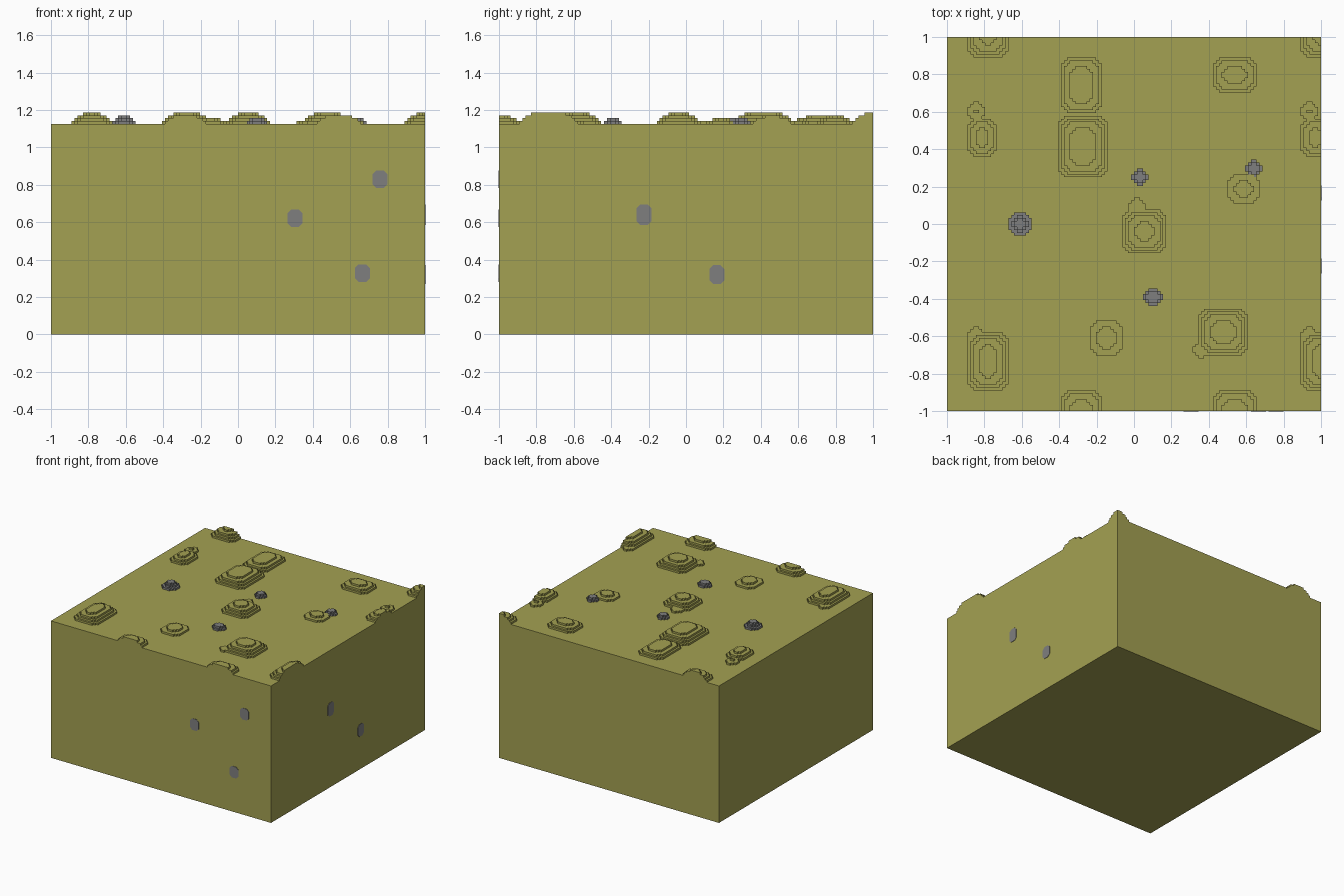
import bpy, bmesh

cube = bpy.data.objects.get("Cube")
if cube:
    bpy.data.objects.remove(cube, do_unlink=True)

CELL = 1 / 64          # size of one terrace step
GRID = 128             # steps across the block
PERIOD = 114           # mound pattern repeats after this many steps
TOP = 1.125            # height of the flat ground


def material(name, rgb):
    m = bpy.data.materials.new(name)
    m.use_nodes = True
    m.diffuse_color = (*rgb, 1)
    bsdf = m.node_tree.nodes["Principled BSDF"]
    bsdf.inputs["Base Color"].default_value = (*rgb, 1)
    bsdf.inputs["Roughness"].default_value = 0.9
    return m


olive = material("olive earth", (0.371, 0.356, 0.084))
grey = material("grey stone", (0.212, 0.212, 0.212))


def make_object(name, bm, mat):
    mesh = bpy.data.meshes.new(name)
    bm.to_mesh(mesh)
    bm.free()
    mesh.materials.append(mat)
    obj = bpy.data.objects.new(name, mesh)
    bpy.context.collection.objects.link(obj)
    return obj


def add_terraces(heights, x0, x1, y0, y1, insets):
    """Raise a stepped mound with stair-cut corners, clipped to the block."""
    for level, i in enumerate(insets, 1):
        for x in range(max(x0 + i, 0), min(x1 - i, GRID)):
            for y in range(max(y0 + i, 0), min(y1 - i, GRID)):
                dx = min(x - x0 - i, x1 - i - 1 - x)
                dy = min(y - y0 - i, y1 - i - 1 - y)
                if dx + dy >= (2 if min(x1 - x0, y1 - y0) - 2 * i > 4 else 1):
                    heights[x, y] = max(heights.get((x, y), 0), level)


def build_terraces(name, heights, mat):
    """Turn raised cells into tops and outer walls, then merge flat areas."""
    bm = bmesh.new()

    def quad(*corners):
        bm.faces.new([bm.verts.new((x * CELL - 1, y * CELL - 1, TOP + z * CELL))
                      for x, y, z in corners])

    for (x, y), h in heights.items():
        quad((x, y, h), (x + 1, y, h), (x + 1, y + 1, h), (x, y + 1, h))
        ring = [(x, y), (x + 1, y), (x + 1, y + 1), (x, y + 1)]
        sides = [(0, -1), (1, 0), (0, 1), (-1, 0)]
        for k, (sx, sy) in enumerate(sides):
            a, b = ring[k], ring[(k + 1) % 4]
            for z in range(heights.get((x + sx, y + sy), 0), h):
                quad((*a, z), (*b, z), (*b, z + 1), (*a, z + 1))
    bmesh.ops.remove_doubles(bm, verts=bm.verts, dist=CELL / 10)
    bmesh.ops.dissolve_limit(bm, angle_limit=0.02, verts=bm.verts, edges=bm.edges)
    return make_object(name, bm, mat)


# Ground block
bm = bmesh.new()
bmesh.ops.create_cube(bm, size=1)
for v in bm.verts:
    v.co = (v.co.x * 2, v.co.y * 2, (v.co.z + 0.5) * TOP)
make_object("ground_block", bm, olive)

# Earth mounds: x range, y range, number of levels
MOUNDS = [
    (39, 53, 102, 121, 3), (38, 55, 80, 101, 4),
    (60, 75, 54, 69, 4), (62, 68, 66, 73, 1),
    (91, 106, 109, 121, 3), (96, 107, 71, 81, 2),
    (49, 60, 19, 31, 2), (86, 103, 19, 35, 4),
    (84, 90, 18, 24, 1), (7, 21, 7, 27, 4),
    (7, 13, 22, 29, 1), (7, 17, 87, 100, 3), (7, 13, 99, 106, 2),
]
mounds = {}
for x0, x1, y0, y1, n in MOUNDS:
    insets = [*range(n - 1), n] if n > 1 else [0]
    for ox in (-PERIOD, 0, PERIOD):
        for oy in (-PERIOD, 0, PERIOD):
            add_terraces(mounds, x0 + ox, x1 + ox, y0 + oy, y1 + oy, insets)
build_terraces("earth_mounds", mounds, olive)

# Pebbles half buried in the ground
PEBBLES = [(21, 29, 60, 68, 3), (63, 69, 77, 83, 2),
           (102, 108, 80, 86, 3), (67, 74, 36, 42, 2)]
pebbles = {}
for x0, x1, y0, y1, n in PEBBLES:
    add_terraces(pebbles, x0, x1, y0, y1, range(n))
pebbles = {c: h for c, h in pebbles.items() if h > mounds.get(c, 0)}
build_terraces("ground_pebbles", pebbles, grey)


# Stones showing flush in the side walls
def wall_stone(name, u, z, half_w, half_h, on_front):
    cut, thick = 0.02, 0.003
    outline = []
    for su, sz in ((1, 1), (-1, 1), (-1, -1), (1, -1)):
        pair = [(su * half_w, sz * (half_h - cut)), (su * (half_w - cut), sz * half_h)]
        outline += pair if su * sz > 0 else pair[::-1]
    bm = bmesh.new()
    place = (lambda a, d: (a, -1 - d)) if on_front else (lambda a, d: (1 + d, a))
    face = bm.faces.new([bm.verts.new((*place(u + a, 0), z + b)) for a, b in outline])
    out = bmesh.ops.extrude_face_region(bm, geom=[face])["geom"]
    move = (0, -thick, 0) if on_front else (thick, 0, 0)
    bmesh.ops.translate(bm, vec=move,
                        verts=[g for g in out if isinstance(g, bmesh.types.BMVert)])
    bmesh.ops.recalc_face_normals(bm, faces=bm.faces)
    make_object(name, bm, grey)


for i, (x, z) in enumerate([(0.76, 0.83), (0.305, 0.622), (0.665, 0.328)], 1):
    wall_stone(f"front_wall_stone_{i}", x, z, 0.04, 0.047, True)
for i, (y, z, h) in enumerate([(-0.225, 0.64, 0.055), (0.165, 0.32, 0.05)], 1):
    wall_stone(f"left_wall_stone_{i}", y, z, 0.04, h, False)
